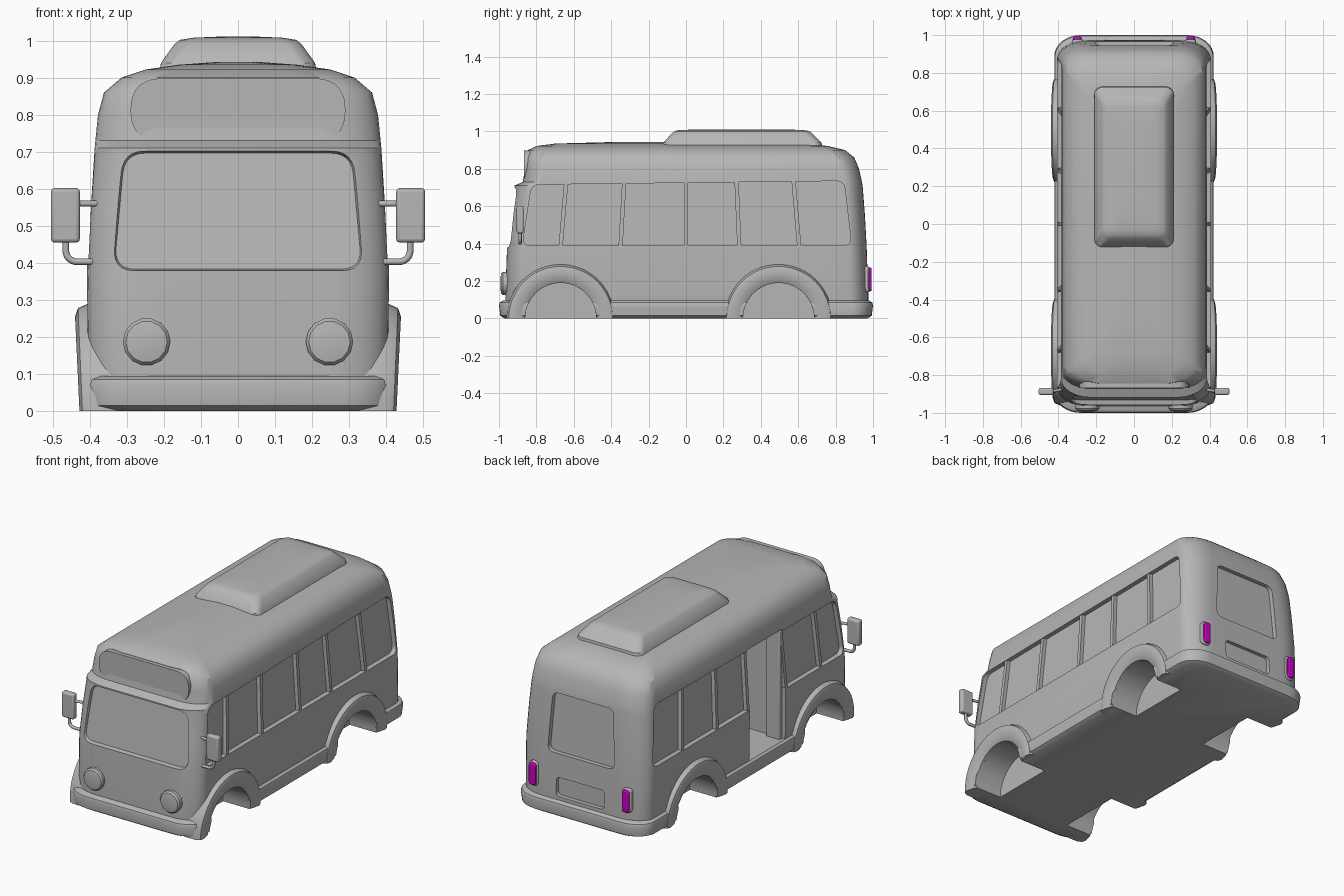
import bpy, bmesh, math
from mathutils import Vector

cube = bpy.data.objects.get("Cube")
if cube:
    bpy.data.objects.remove(cube)


def material(name, rgb):
    m = bpy.data.materials.new(name)
    m.use_nodes = True
    m.diffuse_color = (*rgb, 1)
    m.node_tree.nodes["Principled BSDF"].inputs["Base Color"].default_value = (*rgb, 1)
    return m


GREY = material("plain_grey", (0.47, 0.47, 0.47))
MAGENTA = material("lamp_magenta", (0.6, 0.0, 0.56))


def loft(name, rings, mat=GREY, closed=False):
    """Skin a list of equal-length point rings; cap the ends unless closed."""
    bm = bmesh.new()
    rows = [[bm.verts.new(p) for p in ring] for ring in rings]
    n = len(rows[0])
    for a, b in zip(rows, rows[1:] + rows[:1] if closed else rows[1:]):
        for i in range(n):
            j = (i + 1) % n
            bm.faces.new((a[i], a[j], b[j], b[i]))
    if not closed:
        bm.faces.new(rows[0])
        bm.faces.new(rows[-1])
    bmesh.ops.recalc_face_normals(bm, faces=bm.faces)
    mesh = bpy.data.meshes.new(name)
    bm.to_mesh(mesh)
    bm.free()
    mesh.materials.append(mat)
    ob = bpy.data.objects.new(name, mesh)
    bpy.context.collection.objects.link(ob)
    return ob


def rounded(corners, r, n=6):
    """2D polygon with every corner rounded."""
    pts = [Vector(c) for c in corners]
    out = []
    for i, p in enumerate(pts):
        a = p + (pts[i - 1] - p).normalized() * r
        b = p + (pts[(i + 1) % len(pts)] - p).normalized() * r
        for k in range(n + 1):
            t = k / n
            out.append(a * (1 - t) ** 2 + p * 2 * t * (1 - t) + b * t * t)
    return out


def plan_ring(z, hw, yf, yb, rx, ry):
    """Horizontal rounded rectangle with elliptical corners."""
    out = []
    for q, (sx, sy) in enumerate(((1, 1), (-1, 1), (-1, -1), (1, -1))):
        for k in range(9):
            t = math.radians(90 * q + 90 * k / 8)
            y = yb - ry if sy > 0 else yf + ry
            out.append((sx * (hw - rx) + rx * math.cos(t), y + ry * math.sin(t), z))
    return out


def prism(name, outline, place, mat=GREY):
    return loft(name, [[place(p[0], p[1], d) for p in outline] for d in (0, 1)], mat)


def box(name, lo, hi, bevel=0.0):
    pts = [(lo[0], lo[1]), (hi[0], lo[1]), (hi[0], hi[1]), (lo[0], hi[1])]
    ob = prism(name, pts, lambda u, v, d: (u, v, hi[2] if d else lo[2]))
    if bevel:
        m = ob.modifiers.new("bevel", "BEVEL")
        m.width, m.segments = bevel, 3
    return ob


def cut(targets, cutter):
    for ob in targets:
        m = ob.modifiers.new("cut", "BOOLEAN")
        m.object, m.operation, m.solver = cutter, "DIFFERENCE", "EXACT"
        bpy.context.view_layer.objects.active = ob
        bpy.ops.object.modifier_apply(modifier=m.name)
    bpy.data.objects.remove(cutter)


# Body shell: height, half width, front, back
sections = [(0.05, 0.40, -0.965, 0.975), (0.12, 0.405, -0.966, 0.975),
            (0.38, 0.408, -0.957, 0.966), (0.56, 0.398, -0.938, 0.956),
            (0.69, 0.389, -0.918, 0.946), (0.71, 0.387, -0.918, 0.944),
            (0.73, 0.385, -0.872, 0.941), (0.80, 0.378, -0.862, 0.925),
            (0.86, 0.362, -0.858, 0.90), (0.90, 0.315, -0.845, 0.85),
            (0.922, 0.25, -0.80, 0.76), (0.935, 0.16, -0.70, 0.62),
            (0.943, 0.05, -0.40, 0.40)]
body = loft("body", [plan_ring(*s, min(0.16, s[1] * 0.6), 0.1) for s in sections])

# Bumper skirt around the base
skirt = loft("bumper_skirt", [plan_ring(*s, 0.14, 0.11) for s in (
    (0, 0.395, -0.97, 0.97), (0.015, 0.418, -0.993, 0.993),
    (0.07, 0.422, -1, 1), (0.085, 0.418, -0.996, 0.996), (0.095, 0.405, -0.98, 0.98))])


def side_x(z):
    return 0.41 - 0.062 * (z - 0.38)


# Side window recesses, wheel wells and fenders
band = rounded([(-0.875, 0.39), (0.885, 0.39), (0.845, 0.735), (-0.825, 0.715)], 0.045)
WHEELS = {"front": -0.67, "rear": 0.495}
for s, side in ((1, "left"), (-1, "right")):
    cut([body], prism("window_cutter", band,
                      lambda u, v, d: (s * (0.6 if d else side_x(v) - 0.03), u, v)))
    for end, yc in WHEELS.items():
        circle = [(0.19 * math.cos(k * math.tau / 40), 0.19 * math.sin(k * math.tau / 40))
                  for k in range(40)]
        cut([body, skirt], prism("well_cutter", circle,
                                 lambda u, v, d: (s * (0.6 if d else 0.24), yc + u, v)))
        section = ((0.19, 0.34), (0.19, 0.42), (0.205, 0.428), (0.255, 0.44),
                   (0.278, 0.432), (0.29, 0.405), (0.29, 0.34))
        arcs = []
        for k in range(25):
            t = math.pi * k / 24
            arcs.append([(s * (x - 0.012 * (1 - math.sin(t))), yc + r * math.cos(t),
                          r * math.sin(t)) for r, x in section])
        loft(f"{end}_{side}_fender", arcs)

# Doorway on the right side
cut([body], box("door_cutter", (-0.6, -0.335, 0.094), (0.1, -0.005, 0.73)))
box("folded_door", (-0.385, -0.335, 0.09), (-0.30, -0.31, 0.725), 0.005)

# Window posts: bottom and top position along the body
for s, side in ((1, "left"), (-1, "right")):
    for i, (yb, yt) in enumerate(((-0.67, -0.64), (-0.35, -0.33), (0, 0),
                                  (0.285, 0.27), (0.605, 0.575))):
        quad = [(yb - 0.011, 0.385), (yb + 0.011, 0.385), (yt + 0.011, 0.738), (yt - 0.011, 0.738)]
        prism(f"{side}_window_post_{i + 1}", quad,
              lambda u, v, d: (s * (side_x(v) - (0.008 if d else 0.045)), u, v))

# Windscreen recess, with a flared reveal
screen = rounded([(-0.352, 0.375), (0.352, 0.375), (0.322, 0.705), (-0.322, 0.705)], 0.06)


def screen_place(u, v, d):
    k = 1.03 if d else 0.95
    y = -0.93 + 0.13 * (v - 0.38)
    return (u * k, y - (0.08 if d else 0), 0.535 + (v - 0.535) * k)


cut([body], prism("screen_cutter", screen, screen_place))

# Rear window and number plate recesses
rear = rounded([(-0.215, 0.36), (0.215, 0.36), (0.195, 0.70), (-0.195, 0.70)], 0.04)
cut([body], prism("rear_cutter", rear,
                  lambda u, v, d: (u, 1.1 if d else 0.94 - 0.06 * (v - 0.37), v)))
plate = rounded([(-0.155, 0.115), (0.155, 0.115), (0.155, 0.225), (-0.155, 0.225)], 0.025)
cut([body], prism("plate_cutter", plate, lambda u, v, d: (u, 1.1 if d else 0.95, v)))

# Destination board above the windscreen
board = rounded([(-0.29, 0.727), (0.29, 0.727), (0.29, 0.898), (-0.29, 0.898)], 0.085, 10)
prism("destination_board", board, lambda u, v, d: (u, -0.80 if d else -0.867, v))

# Roof unit
loft("roof_unit", [plan_ring(*s, 0.045, 0.045) for s in (
    (0.91, 0.213, -0.127, 0.73), (0.94, 0.208, -0.122, 0.725), (0.99, 0.172, -0.075, 0.675),
    (1.002, 0.158, -0.06, 0.66), (1.008, 0.12, -0.03, 0.62), (1.011, 0.05, 0.1, 0.5))])


def tube(name, pts, radius):
    cu = bpy.data.curves.new(name, "CURVE")
    cu.dimensions, cu.bevel_depth, cu.bevel_resolution, cu.use_fill_caps = "3D", radius, 2, True
    sp = cu.splines.new("POLY")
    sp.points.add(len(pts) - 1)
    for p, co in zip(sp.points, pts):
        p.co = (*co, 1)
    cu.materials.append(GREY)
    ob = bpy.data.objects.new(name, cu)
    bpy.context.collection.objects.link(ob)


def disc(x, z, r):
    return [(x + r * math.cos(k * math.tau / 14), z + r * math.sin(k * math.tau / 14))
            for k in range(14)]


# Lamps and mirrors on both sides
for s, side in ((1, "left"), (-1, "right")):
    loft(f"{side}_headlight", [[(x, y, z) for x, z in disc(s * 0.247, 0.187, r)] for y, r in
                               ((-0.94, 0.064), (-0.978, 0.064), (-0.988, 0.056), (-0.992, 0.03))])
    for name, w, z0, z1, y, mat in (("tail_rim", 0.029, 0.137, 0.28, 0.978, GREY),
                                    ("tail_lamp", 0.022, 0.145, 0.272, 0.992, MAGENTA)):
        cx = s * 0.30
        shape = rounded([(cx - w, z0), (cx + w, z0), (cx + w, z1), (cx - w, z1)], w * 0.9)
        lamp = prism(f"{side}_{name}", shape, lambda u, v, d: (u, y if d else 0.93, v), mat)
        m = lamp.modifiers.new("bevel", "BEVEL")
        m.width, m.segments = 0.006, 2
    xs = sorted((s * 0.427, s * 0.505))
    box(f"{side}_mirror", (xs[0], -0.905, 0.455), (xs[1], -0.868, 0.602), 0.01)
    bend = [(0.435 + 0.03 * math.cos(t), 0.433 - 0.03 * math.sin(t))
            for t in (math.pi / 2 * k / 6 for k in range(7))]
    arm = [(0.465, 0.47)] + bend + [(0.37, 0.403)]
    tube(f"{side}_lower_mirror_arm", [(s * x, -0.887, z) for x, z in arm], 0.009)
    tube(f"{side}_upper_mirror_arm", [(s * 0.44, -0.887, 0.56), (s * 0.35, -0.87, 0.56)], 0.008)

# Smooth shading with crisp edges
bpy.ops.object.select_all(action="DESELECT")
for ob in bpy.context.collection.objects:
    if ob.type == "MESH":
        ob.select_set(True)
        bpy.context.view_layer.objects.active = ob
bpy.ops.object.shade_smooth_by_angle(angle=math.radians(35))
